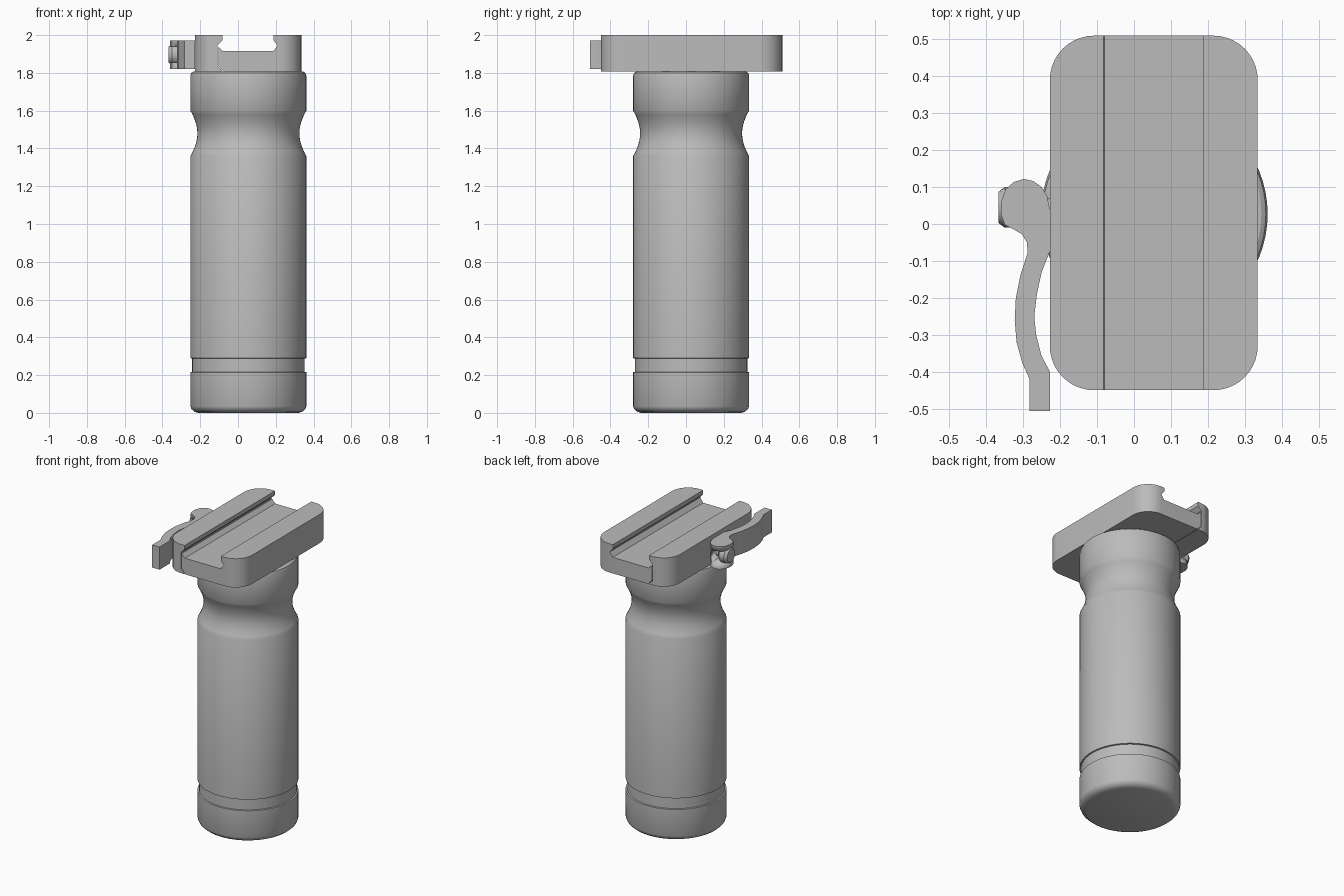
import bpy, bmesh, math
from mathutils import Matrix, Vector

if "Cube" in bpy.data.objects:
    bpy.data.objects.remove(bpy.data.objects["Cube"])

grey = bpy.data.materials.new("grey")
grey.use_nodes = True
COL = (0.5, 0.5, 0.5, 1)
grey.diffuse_color = COL
grey.node_tree.nodes["Principled BSDF"].inputs["Base Color"].default_value = COL


def finish(name, bm, angle=30):
    bmesh.ops.recalc_face_normals(bm, faces=bm.faces)
    me = bpy.data.meshes.new(name)
    bm.to_mesh(me)
    bm.free()
    me.materials.append(grey)
    ob = bpy.data.objects.new(name, me)
    bpy.context.collection.objects.link(ob)
    bpy.ops.object.select_all(action='DESELECT')
    ob.select_set(True)
    bpy.context.view_layer.objects.active = ob
    bpy.ops.object.shade_smooth_by_angle(angle=math.radians(angle))
    return ob


def prism(points, vec):
    """Extrude a closed outline along a vector."""
    bm = bmesh.new()
    face = bm.faces.new([bm.verts.new(p) for p in points])
    res = bmesh.ops.extrude_face_region(bm, geom=[face], use_keep_orig=True)
    verts = [g for g in res["geom"] if isinstance(g, bmesh.types.BMVert)]
    bmesh.ops.translate(bm, verts=verts, vec=vec)
    return bm


def lathe(name, profile, matrix, steps):
    """Spin a (radius, height) profile that starts and ends on the axis."""
    bm = bmesh.new()
    vs = [bm.verts.new((r, 0, h)) for r, h in profile]
    es = [bm.edges.new(pair) for pair in zip(vs, vs[1:])]
    bmesh.ops.spin(bm, geom=vs + es, cent=(0, 0, 0), axis=(0, 0, 1),
                   angle=2 * math.pi, steps=steps)
    bmesh.ops.remove_doubles(bm, verts=bm.verts, dist=1e-5)
    bm.transform(matrix)
    return finish(name, bm)


# Grip: round handle with a base groove and a concave finger neck
R = 0.307
base = [(0, 0), (0.265, 0), (0.285, 0.006), (0.301, 0.02), (R, 0.035),
        (R, 0.215), (0.298, 0.217), (0.298, 0.288), (R, 0.29), (R, 1.36)]
neck = [(R - 0.037 * math.sin(math.pi * i / 12) ** 0.9, 1.36 + 0.02 * i)
        for i in range(1, 12)]
top = [(R, 1.6), (R, 1.785), (0.302, 1.8), (0.29, 1.808), (0, 1.808)]
lathe("grip", base + neck + top, Matrix.Translation((0.055, 0.027, 0)), 64)

# Rail clamp: main body and separate jaw, both with rounded outer corners
Y0, Y1, Z0, Z1 = -0.45, 0.51, 1.807, 2.0


def clamp_part(name, section, outer_x):
    bm = prism([(x, Y0, z) for x, z in section], Vector((0, Y1 - Y0, 0)))
    corners = [e for e in bm.edges
               if all(abs(v.co.x - outer_x) < 1e-4 for v in e.verts)
               and abs(e.verts[0].co.z - e.verts[1].co.z) > 0.1]
    bmesh.ops.bevel(bm, geom=corners, offset=0.12, segments=10, profile=0.5,
                    affect='EDGES')
    return finish(name, bm)


clamp_part("clamp_body", [(-0.076, Z0), (0.335, Z0), (0.335, Z1), (0.187, Z1),
                          (0.187, 1.973), (0.21, 1.945), (0.187, 1.915),
                          (-0.08, 1.915), (-0.104, 1.94), (-0.104, 1.84)], 0.335)
clamp_part("clamp_jaw", [(-0.228, Z0), (-0.08, Z0), (-0.108, 1.838),
                         (-0.108, 1.947), (-0.082, 1.973), (-0.082, Z1),
                         (-0.228, Z1)], -0.228)

# Quick-release lever: cam head and curved arm, slotted for the nut
outline = [(-0.228, 0.04), (-0.235, 0.075), (-0.25, 0.1), (-0.272, 0.116),
           (-0.298, 0.122), (-0.325, 0.114), (-0.348, 0.094), (-0.36, 0.06),
           (-0.36, 0.025), (-0.35, -0.002), (-0.325, -0.015), (-0.303, -0.028),
           (-0.29, -0.05), (-0.288, -0.078), (-0.308, -0.14), (-0.32, -0.2),
           (-0.323, -0.26), (-0.318, -0.32), (-0.303, -0.375), (-0.283, -0.42),
           (-0.283, -0.507), (-0.228, -0.507), (-0.228, -0.4), (-0.251, -0.355),
           (-0.265, -0.3), (-0.27, -0.25), (-0.263, -0.19), (-0.25, -0.13),
           (-0.228, -0.075)]
lever = finish("lever", prism([(x, y, 1.82) for x, y in outline],
                              Vector((0, 0, 0.152))))
bm = bmesh.new()
bmesh.ops.create_cube(bm, size=1, matrix=Matrix.Translation((-0.35, 0.09, 1.897))
                      @ Matrix.Diagonal((0.16, 0.22, 0.086, 1)))
cutter = finish("slot_cutter", bm)
cutter.hide_render = True
mod = lever.modifiers.new("slot", 'BOOLEAN')
mod.operation = 'DIFFERENCE'
mod.object = cutter
mod.solver = 'EXACT'
bpy.ops.object.select_all(action='DESELECT')
bpy.context.view_layer.objects.active = lever
lever.select_set(True)
bpy.ops.object.modifier_apply(modifier=mod.name)
bpy.data.objects.remove(cutter)

# Cross bolt and chamfered nut, axis along -x
along = Matrix.Translation((-0.2, 0.045, 1.897)) @ Matrix.Rotation(-math.pi / 2, 4, 'Y')
lathe("clamp_bolt", [(0, 0), (0.024, 0), (0.024, 0.14), (0, 0.14)], along, 24)
lathe("bolt_nut", [(0, 0.1), (0.042, 0.1), (0.055, 0.115), (0.055, 0.15),
                   (0.042, 0.167), (0, 0.167)], along, 24)
